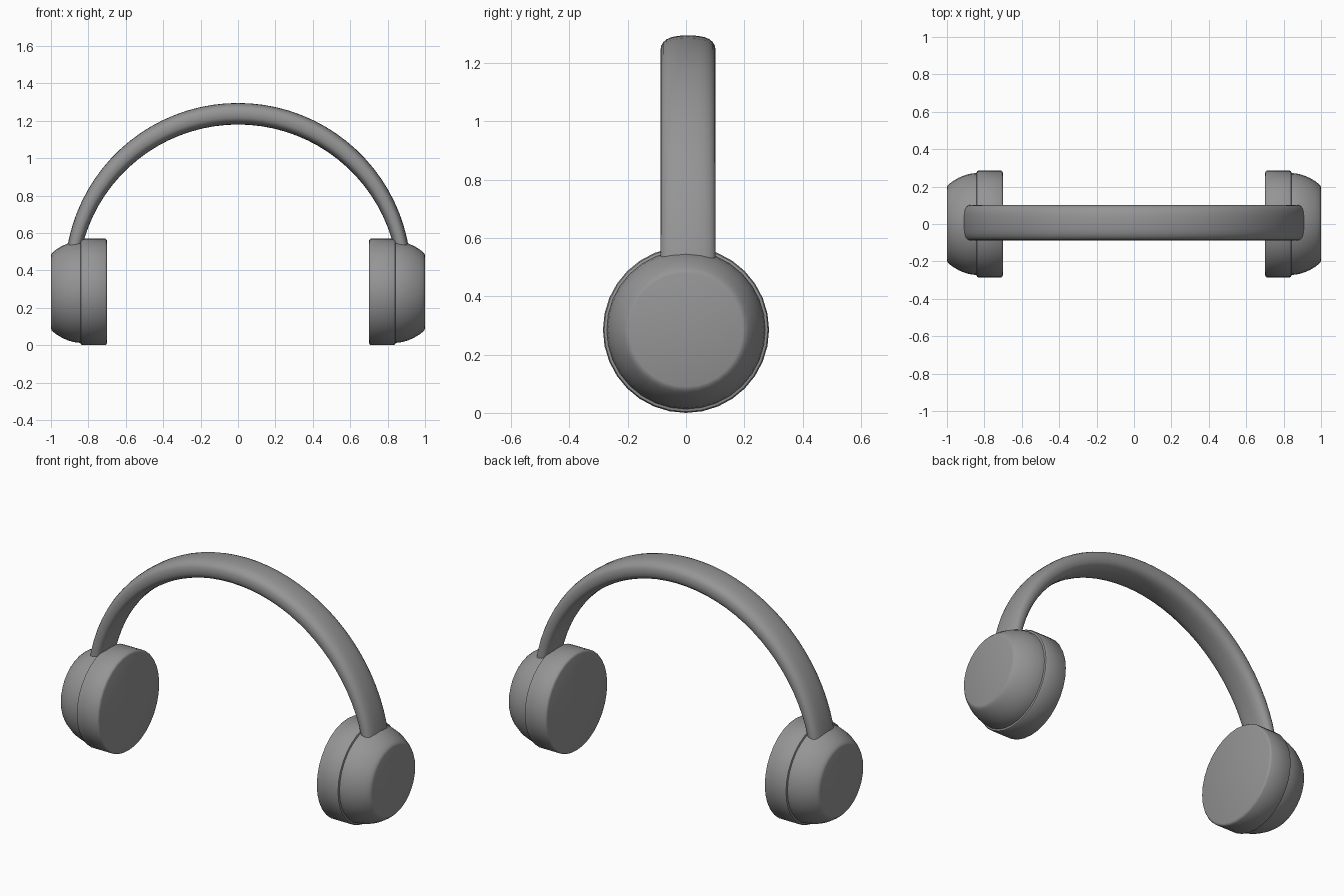
import bpy, bmesh, math
from mathutils import Vector, Matrix

old = bpy.data.objects.get("Cube")
if old:
    bpy.data.objects.remove(old, do_unlink=True)

grey = bpy.data.materials.new("mid_grey")
grey.use_nodes = True
grey.diffuse_color = (0.3, 0.3, 0.3, 1)
grey.node_tree.nodes["Principled BSDF"].inputs["Base Color"].default_value = (0.3, 0.3, 0.3, 1)


def finish(bm, name, angle=40):
    bmesh.ops.recalc_face_normals(bm, faces=bm.faces[:])
    mesh = bpy.data.meshes.new(name)
    bm.to_mesh(mesh)
    bm.free()
    mesh.materials.append(grey)
    obj = bpy.data.objects.new(name, mesh)
    bpy.context.collection.objects.link(obj)
    bpy.ops.object.select_all(action='DESELECT')
    bpy.context.view_layer.objects.active = obj
    obj.select_set(True)
    bpy.ops.object.shade_smooth_by_angle(angle=math.radians(angle))
    return obj


def loft(name, rings, angle=40):
    """Skin a list of closed point rings and cap both ends."""
    bm = bmesh.new()
    loops = [[bm.verts.new(p) for p in ring] for ring in rings]
    n = len(loops[0])
    for a, b in zip(loops, loops[1:]):
        for i in range(n):
            j = (i + 1) % n
            bm.faces.new((a[i], a[j], b[j], b[i]))
    bm.faces.new(loops[0])
    bm.faces.new(loops[-1])
    return finish(bm, name, angle)


def turned(name, profile, side, centre_z=0.285, sides=32):
    """Turn an (x, radius) profile around the sideways axis of an ear cup."""
    rings = [[(side * x, r * math.sin(math.tau * i / sides),
               centre_z + r * math.cos(math.tau * i / sides))
              for i in range(sides)] for x, r in profile]
    return loft(name, rings)


# Ear cups: padded disc inside, domed shell outside
cushion = [(0.70, 0.272), (0.703, 0.28), (0.71, 0.285),
           (0.833, 0.285), (0.84, 0.281), (0.843, 0.272)]
shell = [(0.83, 0.272), (0.85, 0.272), (0.88, 0.268), (0.91, 0.259), (0.94, 0.246),
         (0.97, 0.228), (0.988, 0.214), (0.997, 0.204), (1.0, 0.195)]
for label, side in (("left", 1), ("right", -1)):
    turned(label + "_ear_cushion", cushion, side)
    turned(label + "_ear_shell", shell, side)

# Headband: softly boxed section swept over an arch, thinner at its ends
rings = []
steps, section = 40, 24
for k in range(steps + 1):
    t = math.radians(4 + 172 * k / steps)
    outer = Vector((0.926 * math.cos(t), 0.007, 0.369 + 0.926 * math.sin(t)))
    inner = Vector((0.858 * math.cos(t), 0.007, 0.322 + 0.858 * math.sin(t)))
    middle, half = (outer + inner) / 2, (outer - inner) / 2
    ring = []
    for i in range(section):
        a = math.tau * i / section
        c, s = math.cos(a), math.sin(a)
        u = math.copysign(abs(c) ** 0.75, c)
        v = math.copysign(abs(s) ** 0.75, s)
        ring.append(middle + half * u + Vector((0, 0.095 * v, 0)))
    rings.append(ring)
loft("headband", rings, 50)
